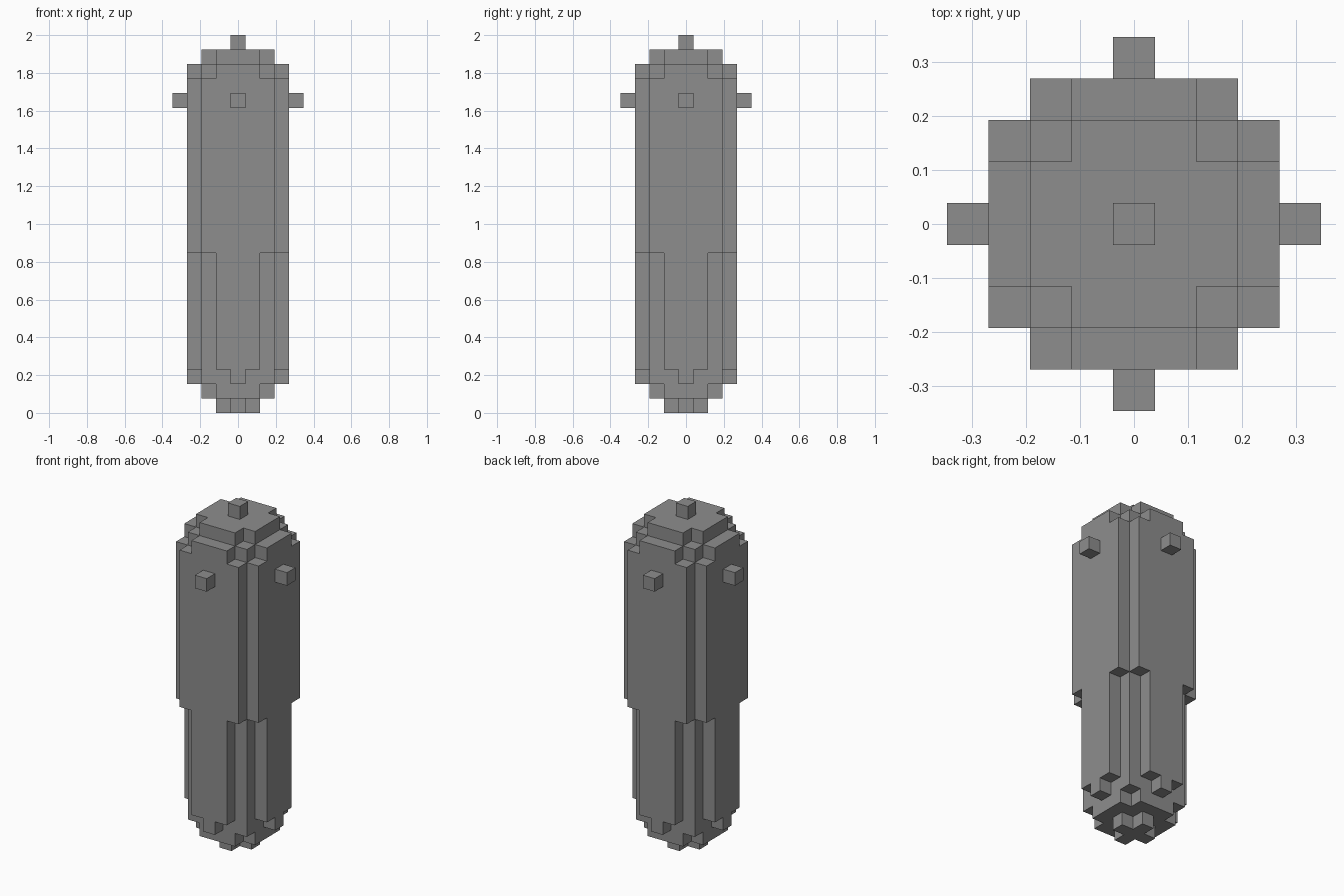
import bpy, bmesh
from mathutils import Vector

if "Cube" in bpy.data.objects:
    bpy.data.objects.remove(bpy.data.objects["Cube"], do_unlink=True)

U = 2 / 26  # one block

grey = bpy.data.materials.new("plain_grey")
grey.use_nodes = True
colour = (0.27, 0.27, 0.27, 1)
grey.diffuse_color = colour
grey.node_tree.nodes["Principled BSDF"].inputs["Base Color"].default_value = colour


def add_object(name, bm):
    bmesh.ops.recalc_face_normals(bm, faces=bm.faces)
    mesh = bpy.data.meshes.new(name)
    bm.to_mesh(mesh)
    bm.free()
    mesh.materials.append(grey)
    obj = bpy.data.objects.new(name, mesh)
    bpy.context.collection.objects.link(obj)
    return obj


def stepped_section(name, bottom, top, boxes):
    """Extrude the union of centred boxes (half widths in blocks), as one stepped outline."""
    corner = [boxes[0]]
    for (x1, y1), (x2, y2) in zip(boxes, boxes[1:]):
        corner += [(x2, y1), (x2, y2)]
    outline = []
    for _ in range(4):
        outline += corner
        corner = [(-y, x) for x, y in corner]
    bm = bmesh.new()
    base = bm.faces.new([bm.verts.new((x * U, y * U, bottom * U)) for x, y in outline])
    result = bmesh.ops.extrude_face_region(bm, geom=[base], use_keep_orig=True)
    raised = [v for v in result["geom"] if isinstance(v, bmesh.types.BMVert)]
    bmesh.ops.translate(bm, verts=raised, vec=(0, 0, (top - bottom) * U))
    add_object(name, bm)


def stud(name, x, y, z):
    bm = bmesh.new()
    bmesh.ops.create_cube(bm, size=U)
    add_object(name, bm).location = Vector((x, y, z)) * U


# Body, from the foot to the cap
fluted = [(3.5, 1.5), (2.5, 2.5), (1.5, 3.5)]
small = [(2.5, 1.5), (1.5, 2.5)]
stepped_section("foot", 0, 1, [(1.5, 0.5), (0.5, 1.5)])
stepped_section("lower_step", 1, 2, small)
stepped_section("lower_rim", 2, 3, [(3.5, 0.5), (2.5, 2.5), (0.5, 3.5)])
stepped_section("lower_body", 3, 11, fluted)
stepped_section("upper_body", 11, 23, [(3.5, 2.5), (2.5, 3.5)])
stepped_section("upper_rim", 23, 24, fluted)
stepped_section("cap", 24, 25, small)

# Studs on the top and the four sides
stud("top_stud", 0, 0, 25.5)
for side, x, y in (("left", 4, 0), ("right", -4, 0), ("front", 0, -4), ("back", 0, 4)):
    stud(side + "_stud", x, y, 21.5)
